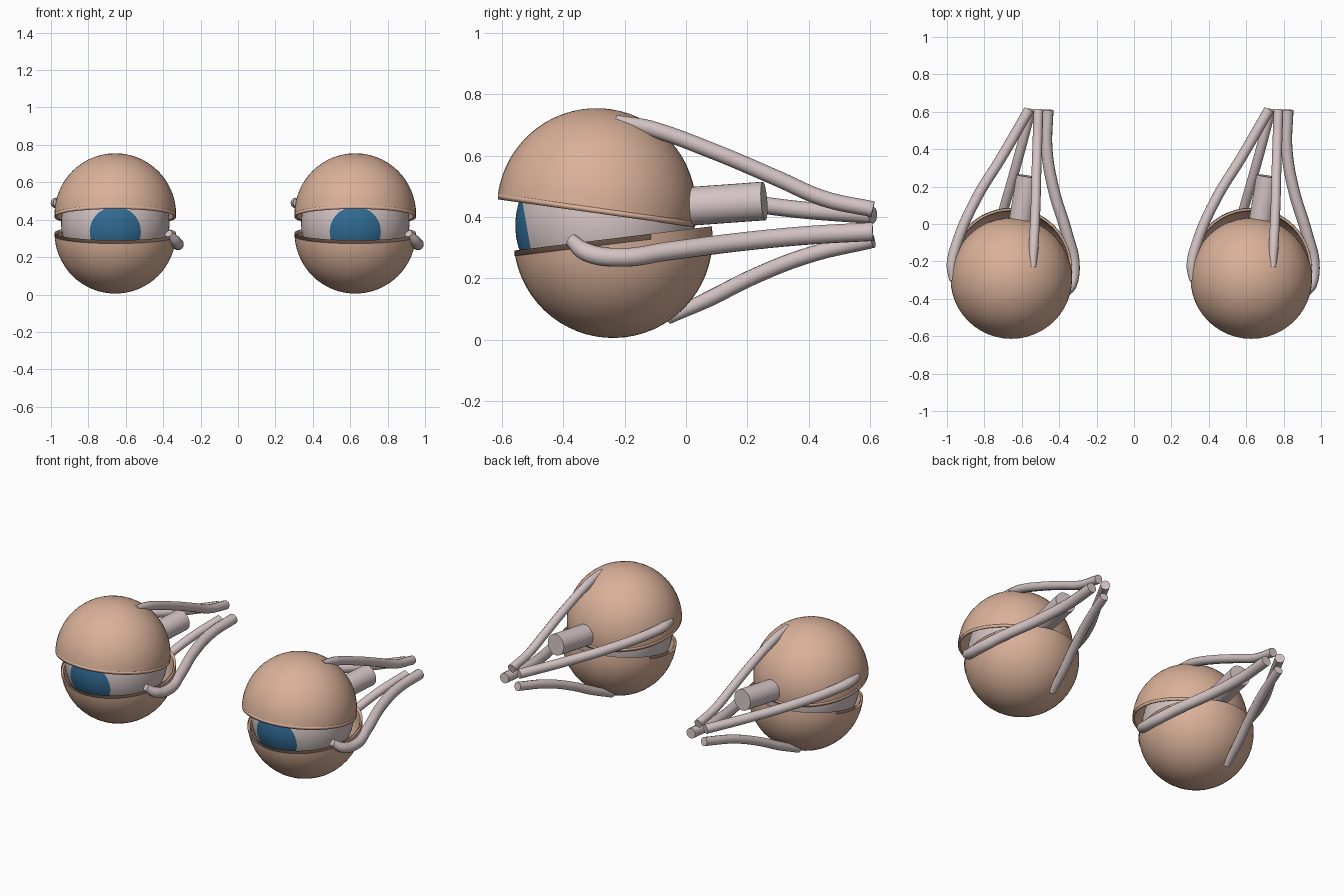
import bpy, bmesh, math
from mathutils import Vector, Matrix

if "Cube" in bpy.data.objects:
    bpy.data.objects.remove(bpy.data.objects["Cube"])


def material(name, rgb):
    m = bpy.data.materials.new(name)
    m.use_nodes = True
    m.diffuse_color = (*rgb, 1)
    m.node_tree.nodes["Principled BSDF"].inputs["Base Color"].default_value = (*rgb, 1)
    return m


SKIN = material("lid skin", (0.70, 0.44, 0.32))
PALE = material("pale pink", (0.66, 0.55, 0.55))
BLUE = material("iris blue", (0.03, 0.15, 0.30))


def activate(ob):
    bpy.ops.object.select_all(action='DESELECT')
    ob.select_set(True)
    bpy.context.view_layer.objects.active = ob


def finish(name, bm, mats):
    me = bpy.data.meshes.new(name)
    bm.to_mesh(me)
    bm.free()
    ob = bpy.data.objects.new(name, me)
    bpy.context.collection.objects.link(ob)
    for m in mats:
        me.materials.append(m)
    activate(ob)
    bpy.ops.object.shade_smooth_by_angle(angle=math.radians(40))
    return ob


def eyeball(name, centre):
    # Sphere with its pole along the gaze, so the iris is a polar cap
    bm = bmesh.new()
    bmesh.ops.create_uvsphere(bm, u_segments=48, v_segments=32, radius=0.29)
    iris_z = 0.29 * math.cos(math.radians(28.2))
    for f in bm.faces:
        f.material_index = int(f.calc_center_median().z > iris_z)
    # Slight bulge of the cornea
    for v in bm.verts:
        if v.co.z > iris_z:
            v.co.z += 0.006 * (v.co.z - iris_z) / (0.29 - iris_z)
    gaze = Matrix.Rotation(math.radians(100), 4, 'X')
    bm.transform(Matrix.Translation(centre) @ gaze)
    finish(name, bm, [PALE, BLUE])


def lid(name, centre, tilt, side):
    # Tilted half shell; side is +1 for the upper lid and -1 for the lower
    bm = bmesh.new()
    bmesh.ops.create_uvsphere(bm, u_segments=48, v_segments=32, radius=0.325)
    bmesh.ops.bisect_plane(bm, geom=bm.verts[:] + bm.edges[:] + bm.faces[:],
                           plane_co=(0, 0, 0), plane_no=(0, 0, -side), clear_outer=True)
    bm.transform(Matrix.Translation(centre) @ Matrix.Rotation(math.radians(tilt), 4, 'X'))
    ob = finish(name, bm, [SKIN])
    mod = ob.modifiers.new("shell", 'SOLIDIFY')
    mod.thickness = 0.018
    mod.offset = -1


def nerve(name, start, end, radius):
    axis = Vector(end) - Vector(start)
    bm = bmesh.new()
    bmesh.ops.create_cone(bm, cap_ends=True, segments=32, radius1=radius,
                          radius2=radius, depth=axis.length)
    mid = (Vector(start) + Vector(end)) / 2
    bm.transform(Matrix.Translation(mid) @ axis.to_track_quat('Z', 'Y').to_matrix().to_4x4())
    finish(name, bm, [PALE])


def muscle(name, offset, points, thickness, tip):
    # Round strand along a smooth path, thinner where it meets the eye
    cu = bpy.data.curves.new(name, 'CURVE')
    cu.dimensions = '3D'
    cu.bevel_depth = thickness
    cu.bevel_resolution = 4
    cu.resolution_u = 10
    cu.use_fill_caps = True
    sp = cu.splines.new('BEZIER')
    sp.bezier_points.add(len(points) - 1)
    for i, (bp, p) in enumerate(zip(sp.bezier_points, points)):
        bp.co = Vector(p) + offset
        bp.handle_left_type = bp.handle_right_type = 'AUTO'
        bp.radius = tip if i == 0 else 1
    cu.materials.append(PALE)
    ob = bpy.data.objects.new(name, cu)
    bpy.context.collection.objects.link(ob)
    activate(ob)
    bpy.ops.object.convert(target='MESH')
    bpy.ops.object.shade_smooth_by_angle(angle=math.radians(40))


# Strand paths, relative to the eye centre in x only
UPPER = [(0.115, -0.23, 0.715), (0.12, -0.12, 0.69), (0.13, 0.1, 0.61),
         (0.135, 0.3, 0.525), (0.14, 0.45, 0.46), (0.145, 0.61, 0.425)]
LOWER = [(-0.075, -0.06, 0.07), (-0.04, 0.08, 0.135), (0.0, 0.22, 0.205),
         (0.05, 0.4, 0.275), (0.105, 0.61, 0.325)]
LEFT = [(0.285, -0.375, 0.325), (0.32, -0.325, 0.285), (0.335, -0.21, 0.268),
        (0.30, -0.06, 0.288), (0.225, 0.19, 0.32), (0.19, 0.4, 0.34), (0.195, 0.61, 0.352)]
RIGHT = [(-0.31, -0.30, 0.49), (-0.318, -0.22, 0.49), (-0.29, -0.1, 0.48),
         (-0.19, 0.13, 0.455), (-0.05, 0.36, 0.425), (0.095, 0.61, 0.405)]

for label, x in (("right", -0.656), ("left", 0.627)):
    eyeball(label + "_eyeball", (x, -0.262, 0.38))
    lid(label + "_upper_lid", (x, -0.292, 0.43), -8, 1)
    lid(label + "_lower_lid", (x, -0.238, 0.33), 7, -1)
    nerve(label + "_optic_nerve", (x + 0.04, -0.05, 0.43), (x + 0.09, 0.255, 0.452), 0.063)
    shift = Vector((x, 0, 0))
    muscle(label + "_upper_muscle", shift, UPPER, 0.026, 0.7)
    muscle(label + "_lower_muscle", shift, LOWER, 0.026, 0.8)
    muscle(label + "_outer_muscle", shift, LEFT, 0.031, 0.7)
    muscle(label + "_inner_muscle", shift, RIGHT, 0.028, 0.8)
